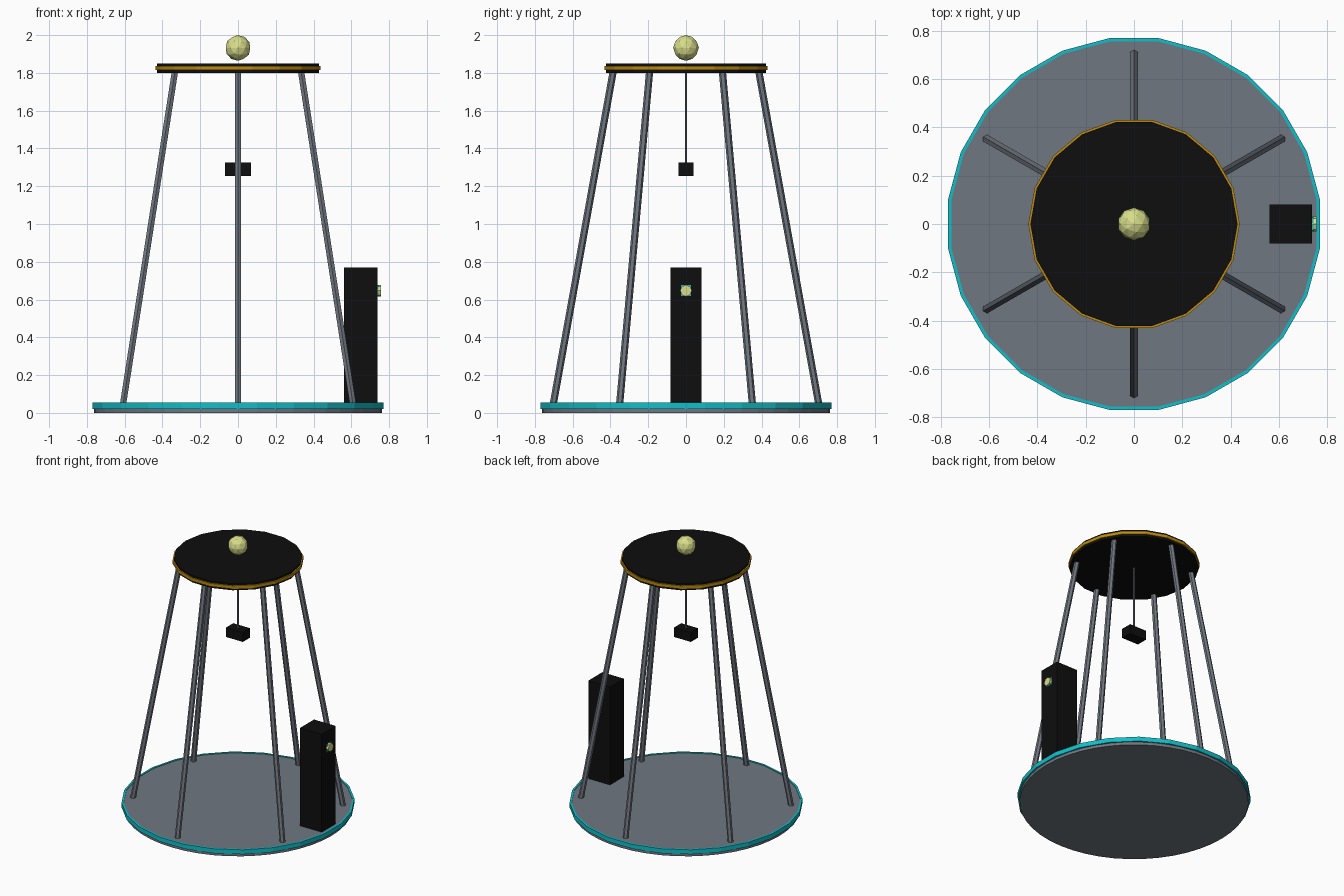
import bpy, math
from mathutils import Vector

if "Cube" in bpy.data.objects:
    bpy.data.objects.remove(bpy.data.objects["Cube"])


def material(name, r, g, b):
    lin = [(c / 255 / 12.92) if c < 11 else ((c / 255 + 0.055) / 1.055) ** 2.4 for c in (r, g, b)]
    m = bpy.data.materials.new(name)
    m.diffuse_color = (*lin, 1)
    m.use_nodes = True
    m.node_tree.nodes["Principled BSDF"].inputs["Base Color"].default_value = m.diffuse_color
    return m


GREY = material("steel grey", 112, 119, 128)
BLACK = material("black", 14, 14, 14)
CYAN = material("cyan", 18, 190, 200)
GOLD = material("gold", 188, 138, 14)
CREAM = material("pale yellow", 216, 221, 138)


def finish(name, mat):
    ob = bpy.context.object
    ob.name = name
    ob.data.materials.append(mat)
    return ob


def rod(name, a, b, radius, sides, mat):
    """Cylinder between two points."""
    a, b = Vector(a), Vector(b)
    d = b - a
    bpy.ops.mesh.primitive_cylinder_add(
        vertices=sides, radius=radius, depth=d.length, location=(a + b) / 2,
        rotation=d.to_track_quat('Z', 'Y').to_euler())
    return finish(name, mat)


def box(name, lo, hi, mat):
    lo, hi = Vector(lo), Vector(hi)
    bpy.ops.mesh.primitive_cube_add(size=1, location=(lo + hi) / 2)
    bpy.context.object.scale = hi - lo
    return finish(name, mat)


def hoop(name, outer, inner, z0, z1, sides, offset, mat):
    """Flat-sided band made from a rectangular section swept round z."""
    section = [(outer, z0), (outer, z1), (inner, z1), (inner, z0)]
    verts, faces = [], []
    for i in range(sides):
        a = math.tau * i / sides + offset
        verts += [(r * math.cos(a), r * math.sin(a), z) for r, z in section]
        for k in range(4):
            j, n = (i + 1) % sides, (k + 1) % 4
            faces.append((i * 4 + k, j * 4 + k, j * 4 + n, i * 4 + n))
    me = bpy.data.meshes.new(name)
    me.from_pydata(verts, [], faces)
    me.materials.append(mat)
    bpy.context.collection.objects.link(bpy.data.objects.new(name, me))


# Base platform with glowing rim
rod("base_disc", (0, 0, 0), (0, 0, 0.05), 0.763, 48, GREY)
hoop("base_rim", 0.777, 0.763, 0.021, 0.054, 24, math.radians(7.5), CYAN)

# Six leaning legs
for i in range(6):
    a = math.radians(30 + 60 * i)
    c, s = math.cos(a), math.sin(a)
    rod(f"leg_{i + 1}", (0.703 * c, 0.703 * s, 0.045), (0.385 * c, 0.385 * s, 1.81),
        0.019, 6, GREY)

# Top canopy, gold trim and finial ball
canopy = rod("top_disc", (0, 0, 1.80), (0, 0, 1.85), 0.429, 18, BLACK)
canopy.rotation_euler.z += math.radians(10)   # vertex on the x axis
hoop("top_trim", 0.438, 0.424, 1.814, 1.837, 18, 0, GOLD)
bpy.ops.mesh.primitive_ico_sphere_add(subdivisions=2, radius=0.068, location=(0, 0, 1.932))
finish("finial_ball", CREAM)

# Hanging cord and weight
rod("cord", (0, 0, 1.30), (0, 0, 1.81), 0.006, 6, GREY)
box("hanging_box", (-0.068, -0.041, 1.255), (0.068, 0.041, 1.325), BLACK)

# Control post with button
box("control_post", (0.562, -0.081, 0.045), (0.738, 0.081, 0.77), BLACK)
box("button_plate", (0.736, -0.027, 0.618), (0.744, 0.027, 0.676), CYAN)
rod("button", (0.738, 0, 0.647), (0.756, 0, 0.647), 0.031, 8, CREAM)
